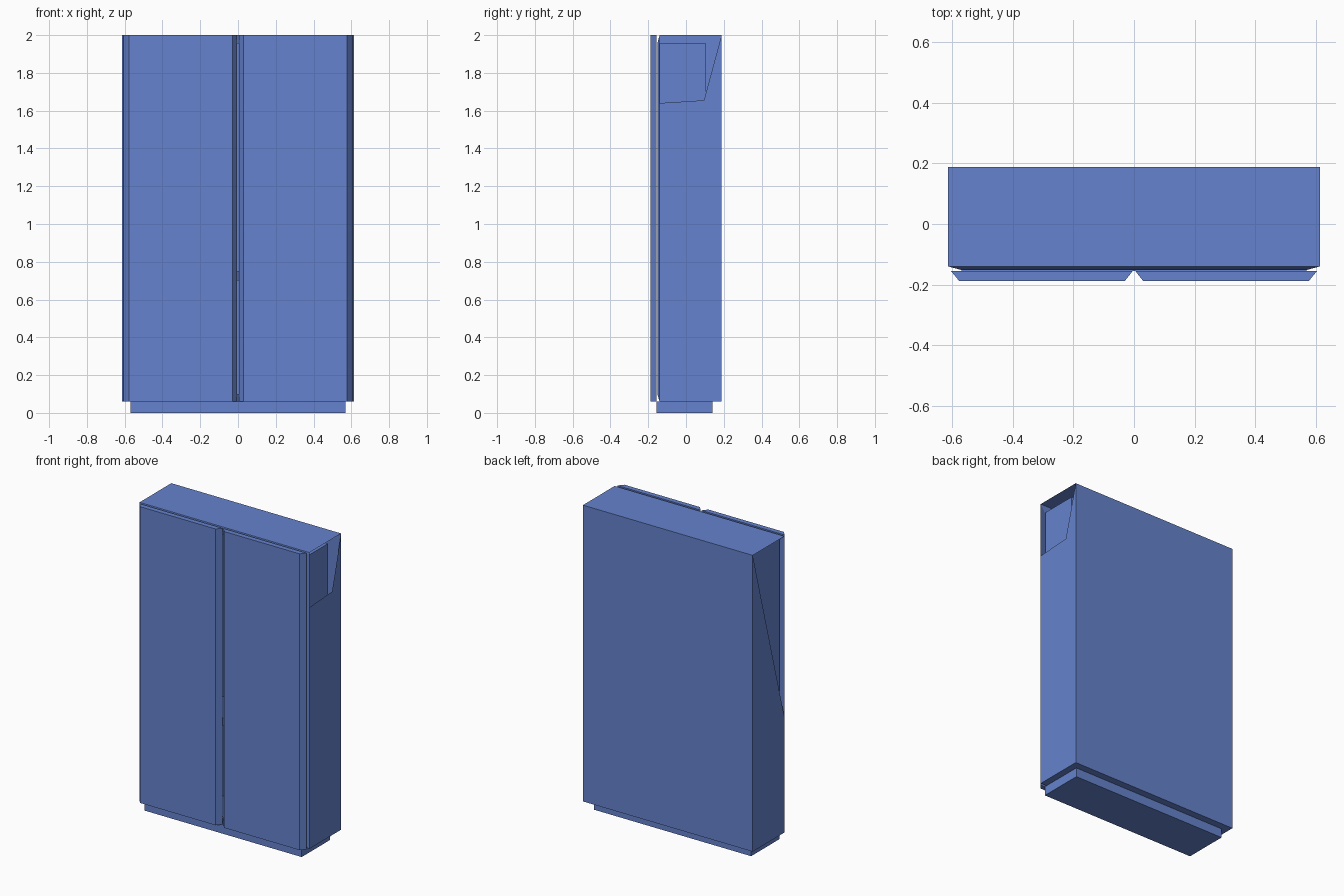
import bpy
from mathutils import Vector

if "Cube" in bpy.data.objects:
    bpy.data.objects.remove(bpy.data.objects["Cube"])

blue = bpy.data.materials.new("cabinet blue")
blue.diffuse_color = (0.13, 0.225, 0.61, 1)
blue.use_nodes = True
blue.node_tree.nodes["Principled BSDF"].inputs["Base Color"].default_value = blue.diffuse_color


def build(name, faces):
    """Each face is (corner list, rough facing direction)."""
    verts, polys = [], []
    for pts, facing in faces:
        pts = [Vector(p) for p in pts]
        n = sum((pts[i].cross(pts[(i + 1) % len(pts)]) for i in range(len(pts))), Vector())
        if n.dot(Vector(facing)) < 0:
            pts.reverse()
        polys.append(range(len(verts), len(verts) + len(pts)))
        verts += pts
    mesh = bpy.data.meshes.new(name)
    mesh.from_pydata([tuple(v) for v in verts], [], [list(p) for p in polys])
    mesh.materials.append(blue)
    ob = bpy.data.objects.new(name, mesh)
    bpy.context.collection.objects.link(ob)
    return ob


def prism(profile, z0, z1):
    """Faces of a vertical extrusion of an xy profile."""
    c = sum((Vector(p) for p in profile), Vector((0, 0))) / len(profile)
    faces = [([(x, y, z1) for x, y in profile], (0, 0, 1)),
             ([(x, y, z0) for x, y in profile], (0, 0, -1))]
    for i, a in enumerate(profile):
        b = profile[(i + 1) % len(profile)]
        m = (Vector(a) + Vector(b)) / 2 - c
        faces.append(([(*a, z0), (*b, z0), (*b, z1), (*a, z1)], (m.x, m.y, 0)))
    return faces


def rect(x0, x1, y0, y1):
    return [(x0, y0), (x1, y0), (x1, y1), (x0, y1)]


W, F, B, Z0, Z1 = 0.615, -0.14, 0.188, 0.06, 2.0      # outer shell
IW, IF, IB, I0, I1 = 0.578, -0.152, 0.105, 0.1, 1.955  # inner compartment

# plinth
build("plinth", prism(rect(-0.57, 0.57, -0.155, 0.14), 0, Z0))

# outer shell: top, bottom, back, and side panels with their openings
shell = [f for f in prism(rect(-W, W, F, B), Z0, Z1)
         if abs(f[1][0]) < 0.1 and f[1][1] >= 0]
shell.append(([(W, F, Z0), (W, B, Z0), (W, B, Z1), (W, 0.095, 1.655), (W, F, 1.64)], (1, 0, 0)))
shell.append(([(-W, F, Z0), (-W, B, Z0), (-W, B, Z1), (-W, F, 0.815)], (-1, 0, 0)))

# sloping front frame
outer = [(-W, F, Z0), (W, F, Z0), (W, F, Z1), (-W, F, Z1)]
inner = [(-0.57, IF, I0), (0.57, IF, I0), (0.57, IF, I1), (-0.57, IF, I1)]
for i in range(4):
    j = (i + 1) % 4
    shell.append(([outer[i], outer[j], inner[j], inner[i]], (0, -1, 0)))
build("cabinet_shell", shell)

# inner compartment, open at the front
build("inner_compartment", [f for f in prism(rect(-IW, IW, F, IB), I0, I1) if f[1][1] > -0.05])
build("left_lining", [([(-IW - 0.002, F, Z0), (-IW - 0.002, B, Z0),
                        (-IW - 0.002, B, Z1), (-IW - 0.002, F, Z1)], (-1, 0, 0))])
build("shelf", prism(rect(-IW, IW, F, IB), 0.70, 0.75))

# bevelled doors
for side, label in ((-1, "left"), (1, "right")):
    prof = [(side * x, y) for x, y in
            ((0.004, -0.155), (0.605, -0.155), (0.578, -B), (0.03, -B))]
    build(label + "_door", prism(prof, Z0, Z1))
